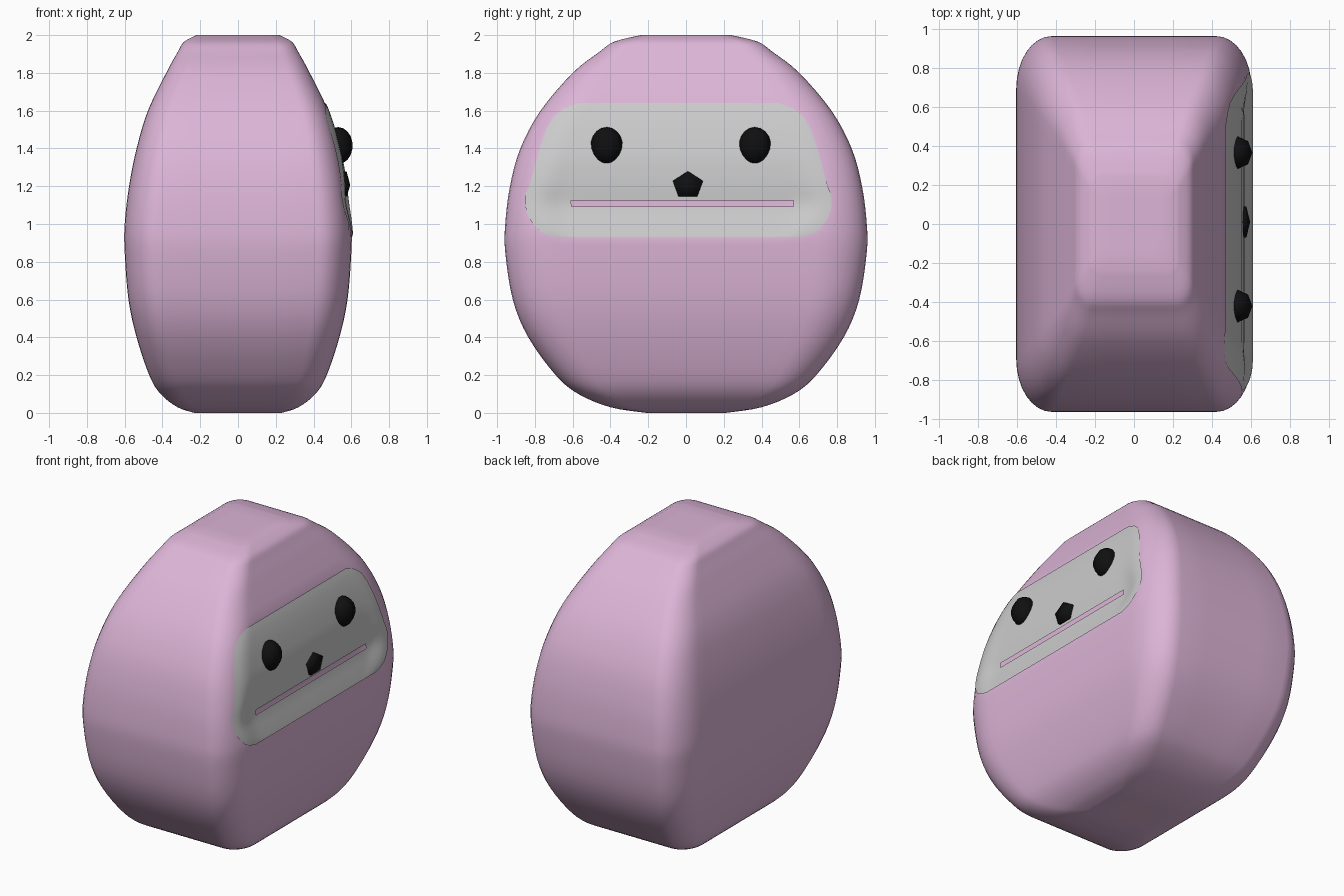
import bpy, math
from mathutils import Vector

if "Cube" in bpy.data.objects:
    bpy.data.objects.remove(bpy.data.objects["Cube"])


def material(name, rgb):
    m = bpy.data.materials.new(name)
    m.diffuse_color = (*rgb, 1)
    m.use_nodes = True
    m.node_tree.nodes["Principled BSDF"].inputs["Base Color"].default_value = m.diffuse_color
    return m


def mesh_object(name, verts, faces, mat=None):
    me = bpy.data.meshes.new(name)
    me.from_pydata(verts, [], faces)
    me.update()
    ob = bpy.data.objects.new(name, me)
    bpy.context.collection.objects.link(ob)
    for p in me.polygons:
        p.use_smooth = True
    if mat:
        me.materials.append(mat)
    return ob


def lerp_table(table, t):
    if t <= table[0][0]:
        return table[0][1]
    for (a, va), (b, vb) in zip(table, table[1:]):
        if t <= b:
            return va + (vb - va) * (t - a) / (b - a)
    return table[-1][1]


pink = material("pink_skin", (0.72, 0.46, 0.68))
black = material("black_gloss", (0.005, 0.005, 0.005))

# Body profile: half width, half depth, height
profile = [(0.23, 0.21, 0), (0.32, 0.40, 0.03), (0.41, 0.57, 0.10),
           (0.47, 0.69, 0.20), (0.537, 0.835, 0.40), (0.58, 0.917, 0.60),
           (0.60, 0.957, 0.85), (0.60, 0.957, 1.0), (0.577, 0.932, 1.2),
           (0.537, 0.877, 1.4), (0.477, 0.77, 1.6), (0.38, 0.60, 1.8),
           (0.32, 0.46, 1.91), (0.285, 0.38, 1.965), (0.22, 0.24, 2.0)]
STEPS = 4


def smooth_profile(pts):
    p = [Vector(q) for q in pts]
    p = [p[0]] + p + [p[-1]]
    out = []
    for i in range(1, len(p) - 2):
        a, b, c, d = p[i - 1:i + 3]
        for k in range(STEPS):
            t = k / STEPS
            out.append(0.5 * (2 * b + (c - a) * t + (2 * a - 5 * b + 4 * c - d) * t ** 2
                              + (3 * b - a - 3 * c + d) * t ** 3))
    return out + [p[-1]]


rings = smooth_profile(profile)
half_x = [(r.z, r.x) for r in rings]
half_y = [(r.z, r.y) for r in rings]
RX, RY = 0.30, 0.28      # corner rounding as a share of the half sizes

# Face recess: depth by height, panel half width by height
recess = [(0.93, 0), (1.0, 0.018), (1.08, 0.036), (1.13, 0.034),
          (1.2, 0.022), (1.35, 0.005), (1.64, 0)]
panel_w = [(0.93, 0.64), (0.945, 0.70), (0.97, 0.745), (1.02, 0.785), (1.08, 0.81),
           (1.15, 0.812), (1.2, 0.79), (1.4, 0.735), (1.5, 0.70),
           (1.57, 0.66), (1.61, 0.61), (1.64, 0.53)]
PANEL_Y = -0.04


def clamp_smooth(t):
    t = max(0, min(1, t))
    return t * t * (3 - 2 * t)


def side_fade(y, z):
    return clamp_smooth((lerp_table(panel_w, z) - abs(y - PANEL_Y)) / 0.2)


def dent(y, z):
    return lerp_table(recess, z) * side_fade(y, z)


def gap(y, z):
    if not 0.93 < z < 1.64:
        return 0
    return 0.02 * side_fade(y, z) * clamp_smooth(min(z - 0.93, 1.64 - z) / 0.1)


def side_x(y, z):
    hx, hy = lerp_table(half_x, z), lerp_table(half_y, z)
    t = max(0, min(1, (abs(y) / hy - 1 + RY) / RY))
    return hx * (1 - RX + RX * math.sqrt(1 - t * t))


# Unit outline: rounded rectangle with divided long sides
outline = []
corners = [(1, 1, 0), (-1, 1, 90), (-1, -1, 180), (1, -1, 270)]
for i, (sx, sy, a0) in enumerate(corners):
    for k in range(9):
        a = math.radians(a0 + k * 90 / 8)
        outline.append((sx * (1 - RX) + RX * math.cos(a), sy * (1 - RY) + RY * math.sin(a)))
    nx, ny, na = corners[(i + 1) % 4]
    a = math.radians(na)
    end = (nx * (1 - RX) + RX * math.cos(a), ny * (1 - RY) + RY * math.sin(a))
    start = outline[-1]
    div = 4 if i % 2 == 0 else 16
    for k in range(1, div):
        t = k / div
        outline.append((start[0] + (end[0] - start[0]) * t, start[1] + (end[1] - start[1]) * t))

# Body
levels = [(r.x, r.y, r.z) for r in rings]
levels = [(0.12, 0.11, 0)] + levels + [(0.12, 0.13, 2.0)]
n = len(outline)
verts, faces = [], []
for hx, hy, z in levels:
    for u, v in outline:
        x, y = u * hx, v * hy
        if u > 0.7 and 0.93 < z < 1.64:
            x -= dent(y, z) + gap(y, z)
        verts.append((x, y, z))
for j in range(len(levels) - 1):
    for i in range(n):
        k = (i + 1) % n
        faces.append((j * n + i, j * n + k, (j + 1) * n + k, (j + 1) * n + i))
faces.append(tuple(reversed(range(n))))
faces.append(tuple(range((len(levels) - 1) * n, len(levels) * n)))
mesh_object("body", verts, faces, pink)

# Face panel with a mouth slit left open
zs = [0.93, 0.945, 0.97, 1.0, 1.03, 1.06, 1.092, 1.124, 1.16, 1.2, 1.25, 1.3,
      1.35, 1.4, 1.45, 1.5, 1.54, 1.57, 1.595, 1.61, 1.625, 1.64]
COLS = 40
verts, faces = [], []
for z in zs:
    w = lerp_table(panel_w, z)
    for c in range(COLS + 1):
        y = PANEL_Y + w * (2 * c / COLS - 1)
        verts.append((side_x(y, z) - dent(y, z) + 0.006, y, z))
for r in range(len(zs) - 1):
    for c in range(COLS):
        a = r * (COLS + 1) + c
        mid = (verts[a][1] + verts[a + 1][1]) / 2
        if zs[r] == 1.092 and abs(mid + 0.01) < 0.59:
            continue
        faces.append((a, a + 1, a + COLS + 2, a + COLS + 1))
mesh_object("face_panel", verts, faces)

# Eyes
for name, y in (("eye_near", -0.42), ("eye_far", 0.365)):
    bpy.ops.mesh.primitive_uv_sphere_add(segments=8, ring_count=9, radius=1,
                                         location=(0.53, y, 1.415))
    eye = bpy.context.object
    eye.name = name
    eye.scale = (0.077, 0.085, 0.098)
    eye.data.materials.append(black)
    bpy.ops.object.shade_smooth()

# Nose: five-sided cone pointing outwards
ring = [(0.545, 0.01 + 0.085 * math.sin(i * math.tau / 5),
         1.205 + 0.075 * math.cos(i * math.tau / 5)) for i in range(5)]
front = [(0.575, 0.01 + (y - 0.01) * 0.98, 1.205 + (z - 1.205) * 0.98) for _, y, z in ring]
verts = ring + front + [(0.594, 0.01, 1.205)]
faces = [(4, 3, 2, 1, 0)]
for i in range(5):
    k = (i + 1) % 5
    faces += [(i, k, k + 5, i + 5), (i + 5, k + 5, 10)]
nose = mesh_object("nose", verts, [tuple(reversed(f)) for f in faces], black)
